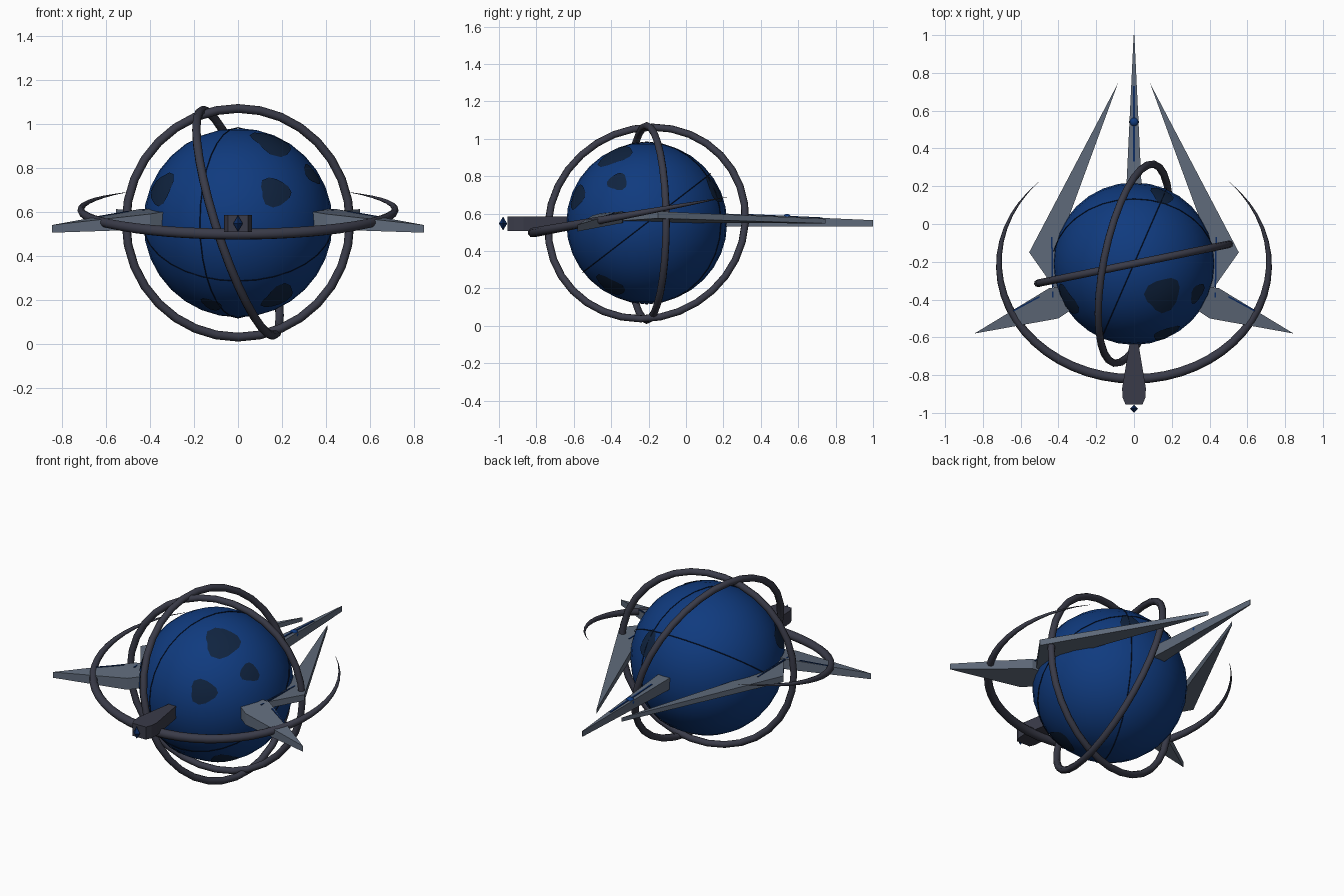
import bpy, bmesh, math, random
from mathutils import Vector

if "Cube" in bpy.data.objects:
    bpy.data.objects.remove(bpy.data.objects["Cube"], do_unlink=True)

CENTRE = Vector((0, -0.21, 0.55))
RADIUS = 0.43


def material(name, rgb):
    m = bpy.data.materials.new(name)
    m.use_nodes = True
    m.diffuse_color = (*rgb, 1)
    m.node_tree.nodes["Principled BSDF"].inputs["Base Color"].default_value = (*rgb, 1)
    return m


BLUE = material("ocean_blue", (0.005, 0.043, 0.21))
PATCH = material("dark_navy_patch", (0.005, 0.017, 0.05))
IRON = material("dark_iron", (0.042, 0.044, 0.066))
STEEL = material("blue_grey_steel", (0.115, 0.145, 0.195))
GEM = material("gem_blue", (0.004, 0.025, 0.12))
LINE = material("line_navy", (0.003, 0.008, 0.03))


def finish(bm, name, mat, smooth=False, mirror=False):
    bmesh.ops.recalc_face_normals(bm, faces=bm.faces)
    me = bpy.data.meshes.new(name)
    bm.to_mesh(me)
    bm.free()
    me.materials.append(mat)
    ob = bpy.data.objects.new(name, me)
    bpy.context.collection.objects.link(ob)
    if mirror:
        ob.modifiers.new("Mirror", 'MIRROR')
    if smooth:
        smooth_object(ob)
    return ob


def smooth_object(ob):
    bpy.ops.object.select_all(action='DESELECT')
    ob.select_set(True)
    bpy.context.view_layer.objects.active = ob
    bpy.ops.object.shade_smooth_by_angle(angle=math.radians(50))


def slab(name, corners, mat, mirror=False):
    """Plate from outline corners given as (x, y, bottom, top)."""
    bm = bmesh.new()
    low = [bm.verts.new((x, y, b)) for x, y, b, t in corners]
    top = [bm.verts.new((x, y, t)) for x, y, b, t in corners]
    bm.faces.new(top)
    bm.faces.new(low[::-1])
    n = len(corners)
    for i in range(n):
        j = (i + 1) % n
        bm.faces.new((low[i], low[j], top[j], top[i]))
    return finish(bm, name, mat, mirror=mirror)


def stripe(name, a, b, width, mirror=False):
    """Thin painted strip between two points."""
    a, b = Vector(a), Vector(b)
    side = (b - a).cross(Vector((0, 0, 1))).normalized() * width / 2
    pts = [a + side, b + side, b - side, a - side]
    return slab(name, [(p.x, p.y, p.z - 0.003, p.z + 0.003) for p in pts], GEM, mirror)


def ring(name, radius, tube, normal, mat, sides):
    bpy.ops.mesh.primitive_torus_add(
        location=CENTRE, major_radius=radius, minor_radius=tube,
        major_segments=32, minor_segments=sides)
    ob = bpy.context.object
    ob.name = name
    ob.rotation_euler = Vector(normal).to_track_quat('Z', 'Y').to_euler()
    ob.data.materials.append(mat)
    smooth_object(ob)


def patch(name, direction, width, height, seed):
    """Irregular painted blob lying on the globe."""
    rnd = random.Random(seed)
    d = Vector(direction).normalized()
    u = Vector((0, 0, 1)).cross(d).normalized()
    v = d.cross(u)
    count = 14
    phase = rnd.uniform(0, math.tau)
    bm = bmesh.new()
    hub = bm.verts.new(CENTRE + d * (RADIUS + 0.003))
    rows = []
    for f in (0.35, 0.7, 1.0):
        row = []
        for i in range(count):
            a = math.tau * i / count
            r = f * (1 + 0.13 * math.sin(3 * a + phase) + 0.08 * math.sin(2 * a - phase))
            p = d * RADIUS + u * (r * width * math.cos(a)) + v * (r * height * math.sin(a))
            row.append(bm.verts.new(CENTRE + p.normalized() * (RADIUS + 0.003)))
        rows.append(row)
    for i in range(count):
        j = (i + 1) % count
        bm.faces.new((hub, rows[0][i], rows[0][j]))
        for inner, outer in zip(rows, rows[1:]):
            bm.faces.new((inner[i], outer[i], outer[j], inner[j]))
    ob = finish(bm, name, PATCH, smooth=True)
    # keep the open plate facing outwards
    if ob.data.polygons[0].normal.dot(d) < 0:
        ob.data.flip_normals()


# Globe with painted patches and fine seam lines
bm = bmesh.new()
bmesh.ops.create_uvsphere(bm, u_segments=32, v_segments=16, radius=RADIUS)
bmesh.ops.translate(bm, verts=bm.verts, vec=CENTRE)
finish(bm, "globe", BLUE, smooth=True)

patches = [
    ((0.155, -0.165, 0.36), 0.105, 0.095),
    ((0.17, -0.37, 0.14), 0.08, 0.065),
    ((0.335, -0.156, 0.22), 0.055, 0.055),
    ((-0.34, -0.19, 0.15), 0.085, 0.085),
    ((0.18, -0.19, -0.33), 0.085, 0.08),
    ((-0.12, -0.18, -0.37), 0.05, 0.05),
    ((0.15, 0.365, 0.18), 0.065, 0.08),
]
for k, (direction, w, h) in enumerate(patches):
    patch(f"globe_patch_{k + 1}", direction, w, h, k + 3)

ring("slanted_seam", RADIUS + 0.003, 0.0022, (0, -0.61, 0.79), LINE, 4)
ring("upright_seam", RADIUS + 0.003, 0.0022, (0.39, -0.17, 0), LINE, 4)

# Two crossing orbit rings
ring("upright_ring", 0.52, 0.02, (-0.2, 0.98, 0), IRON, 8)
ring("tilted_ring", 0.537, 0.02, (1, -0.2, 0.32), IRON, 8)

# Open crescent ring, tapering towards its ends
curve = bpy.data.curves.new("crescent_ring", 'CURVE')
curve.dimensions = '3D'
curve.bevel_depth = 0.026
curve.bevel_resolution = 2
curve.use_fill_caps = True
spline = curve.splines.new('POLY')
steps = 40
spline.points.add(steps)
for i, p in enumerate(spline.points):
    t = 2 * i / steps - 1
    a = t * math.radians(135)
    y = -0.61 * math.cos(a)
    p.co = (0.715 * math.sin(a), CENTRE.y + y, 0.61 + 0.183 * y, 1)
    p.radius = max(0.03, 1 - abs(t) ** 2.2)
crescent = bpy.data.objects.new("crescent_ring", curve)
bpy.context.collection.objects.link(crescent)
bpy.ops.object.select_all(action='DESELECT')
crescent.select_set(True)
bpy.context.view_layer.objects.active = crescent
bpy.ops.object.convert(target='MESH')
crescent = bpy.context.object
crescent.data.materials.clear()
crescent.data.materials.append(IRON)
smooth_object(crescent)

# Long swept blades and short side blades
slab("long_blade", [(0.085, 0.745, 0.548, 0.572), (0.38, -0.06, 0.55, 0.60),
                    (0.40, -0.37, 0.56, 0.60), (0.555, -0.15, 0.575, 0.612)], STEEL, True)
slab("side_blade", [(0.845, -0.58, 0.505, 0.54), (0.45, -0.34, 0.55, 0.612),
                    (0.34, -0.33, 0.55, 0.612), (0.34, -0.46, 0.53, 0.60),
                    (0.40, -0.50, 0.52, 0.59)], STEEL, True)
stripe("side_blade_stripe", (0.64, -0.46, 0.577), (0.50, -0.385, 0.601), 0.008, True)
stripe("blade_root_stripe", (0.435, -0.07, 0.603), (0.43, -0.39, 0.607), 0.008, True)

# Rear spike with its stripe and bead
slab("rear_spike", [(0.045, 0.10, 0.53, 0.605), (0.002, 1.0, 0.532, 0.565),
                    (-0.002, 1.0, 0.532, 0.565), (-0.045, 0.10, 0.53, 0.605)], STEEL)
stripe("rear_spike_stripe", (0, 0.33, 0.595), (0, 0.73, 0.577), 0.01)
bm = bmesh.new()
bmesh.ops.create_uvsphere(bm, u_segments=16, v_segments=10, radius=0.026)
bmesh.ops.translate(bm, verts=bm.verts, vec=(0, 0.54, 0.572))
finish(bm, "rear_bead", BLUE, smooth=True)

# Front prong and the gem floating at its end
half = [(0.018, -0.60), (0.063, -0.87), (0.06, -0.92), (0.045, -0.955)]
outline = half + [(-x, y) for x, y in reversed(half)]
slab("front_prong", [(x, y, 0.508, 0.585) for x, y in outline], IRON)

bm = bmesh.new()
bmesh.ops.create_cone(bm, segments=4, radius1=0.022, radius2=0, depth=0.037)
bmesh.ops.translate(bm, verts=bm.verts, vec=(0, 0, 0.0185))
base = [f for f in bm.faces if len(f.verts) == 4]
bmesh.ops.delete(bm, geom=base, context='FACES_ONLY')
gem = finish(bm, "front_gem", GEM)
gem.location = (0, -0.978, 0.547)
mirror = gem.modifiers.new("Mirror", 'MIRROR')
mirror.use_axis = (False, False, True)
